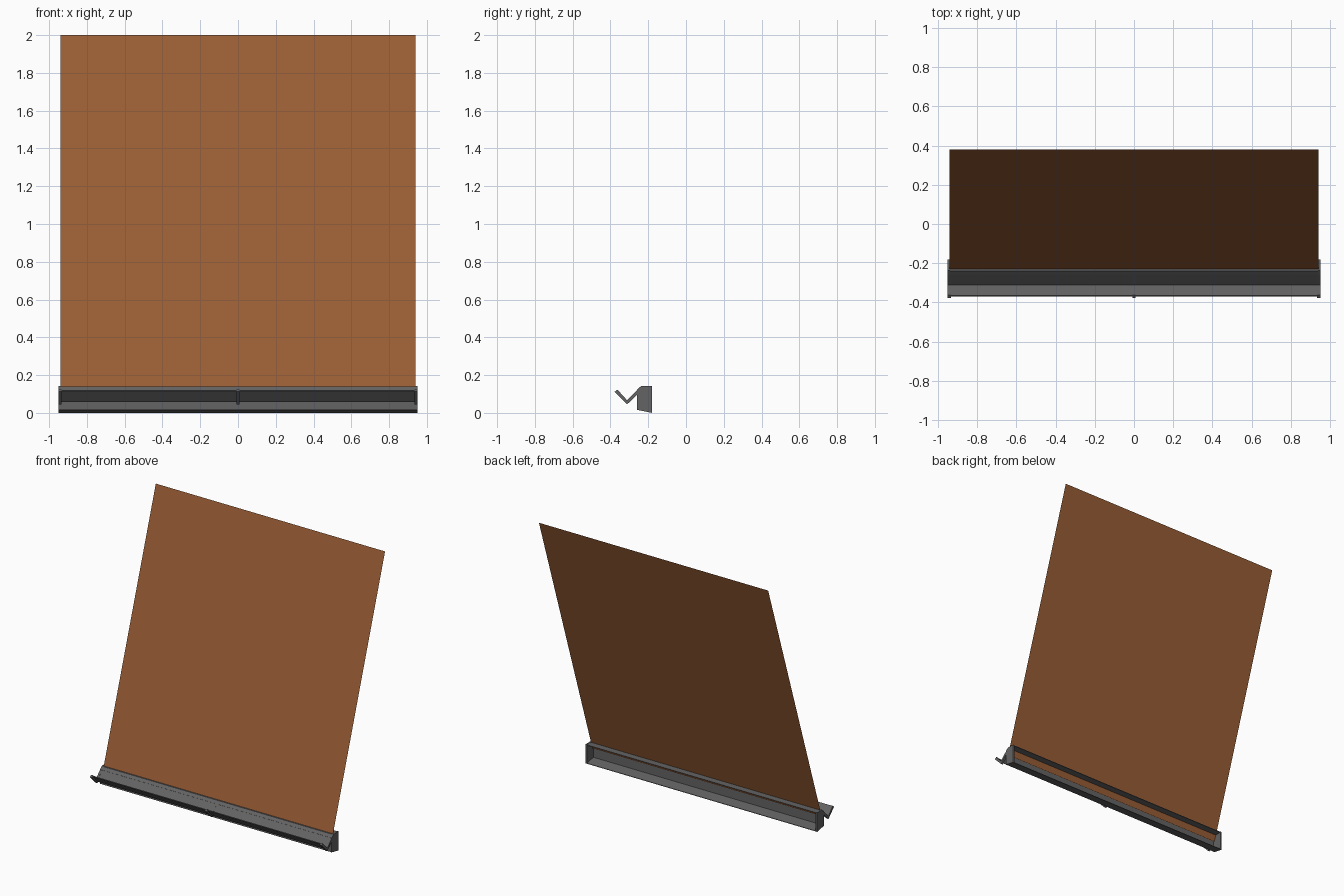
import bpy

if "Cube" in bpy.data.objects:
    bpy.data.objects.remove(bpy.data.objects["Cube"])


def material(name, rgb):
    m = bpy.data.materials.new(name)
    m.diffuse_color = (*rgb, 1)
    m.use_nodes = True
    m.node_tree.nodes["Principled BSDF"].inputs["Base Color"].default_value = m.diffuse_color
    return m


brown = material("board brown", (0.32, 0.11, 0.035))
grey = material("dark grey metal", (0.125, 0.125, 0.125))


def make(name, verts, faces, mat):
    me = bpy.data.meshes.new(name)
    me.from_pydata(verts, [], faces)
    me.materials.append(mat)
    ob = bpy.data.objects.new(name, me)
    bpy.context.collection.objects.link(ob)
    return ob


def prism(name, profile, x0, x1, mat):
    """Extrude a closed (y, z) outline, clockwise seen from +x, along x."""
    n = len(profile)
    verts = [(x, y, z) for x in (x0, x1) for y, z in profile]
    faces = [(i, (i + 1) % n, n + (i + 1) % n, n + i) for i in range(n)]
    faces += [tuple(reversed(range(n))), tuple(range(n, 2 * n))]
    ob = make(name, verts, faces, mat)
    import bmesh
    bm = bmesh.new()
    bm.from_mesh(ob.data)
    bmesh.ops.recalc_face_normals(bm, faces=bm.faces)
    bm.to_mesh(ob.data)
    bm.free()
    return ob


# Leaning board, a single thin sheet
W = 0.94
make("board", [(-W, -0.246, 0.09), (W, -0.246, 0.09), (W, 0.38, 2.0), (-W, 0.38, 2.0)],
     [(0, 1, 2, 3)], brown)

# Rear channel, open to the back: top flange, front wall and sloping floor
T = 0.004
prism("channel", [(-0.18, 0.14), (-0.24, 0.14), (-0.258, 0.122), (-0.258, 0.016),
                  (-0.18, 0.0), (-0.18, T), (-0.258 + T, 0.016 + T),
                  (-0.258 + T, 0.12), (-0.239, 0.14 - T), (-0.18, 0.14 - T)],
      -W, W, grey)

# V-shaped ledge
prism("ledge", [(-0.365, 0.121), (-0.312, 0.065), (-0.24, 0.14),
                (-0.24, 0.132), (-0.312, 0.057), (-0.369, 0.117)],
      -W, W, grey)

# End caps closing the channel
for side, s in (("left", -1), ("right", 1)):
    prism("end_cap_" + side, [(-0.18, 0.142), (-0.238, 0.142), (-0.26, 0.122),
                              (-0.26, 0.016), (-0.18, 0.0)],
          s * 0.938, s * 0.95, grey)

# Ledge brackets at both ends and the middle
for label, x in (("left", -0.942), ("middle", 0), ("right", 0.942)):
    prism("bracket_" + label, [(-0.363, 0.123), (-0.312, 0.067), (-0.24, 0.14),
                               (-0.24, 0.115), (-0.312, 0.045), (-0.378, 0.112)],
          x - 0.008, x + 0.008, grey)
